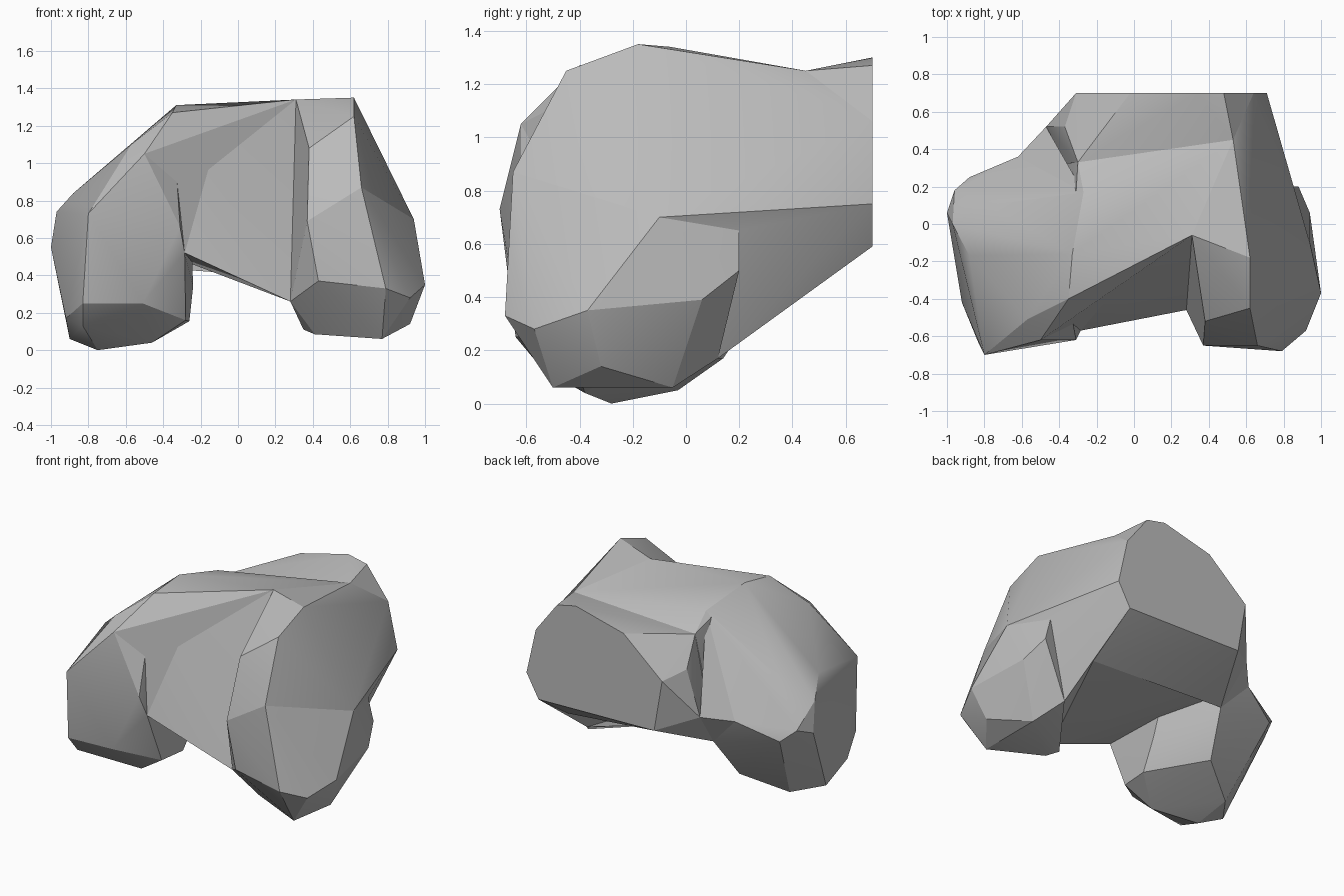
import bpy
import bmesh
import math
from mathutils import Vector

default_cube = bpy.data.objects.get("Cube")
if default_cube:
    bpy.data.objects.remove(default_cube, do_unlink=True)


def make_material(name, value):
    """Plain matte material in one flat colour."""
    material = bpy.data.materials.new(name)
    material.use_nodes = True
    colour = (value, value, value, 1)
    material.diffuse_color = colour
    shader = material.node_tree.nodes["Principled BSDF"]
    shader.inputs["Base Color"].default_value = colour
    shader.inputs["Roughness"].default_value = .9
    return material


stone = make_material("stone_grey", .5)


def faceted_mass(name, *corner_groups):
    """Wrap a tight faceted skin around a few groups of corner points."""
    mesh = bpy.data.meshes.new(name)
    bm = bmesh.new()
    for group in corner_groups:
        for corner in group:
            bm.verts.new(Vector(corner))
    result = bmesh.ops.convex_hull(bm, input=list(bm.verts))
    unused = set(result["geom_interior"]) | set(result["geom_unused"])
    loose = [item for item in unused if isinstance(item, bmesh.types.BMVert)]
    bmesh.ops.delete(bm, geom=loose, context="VERTS")
    bmesh.ops.dissolve_limit(bm, angle_limit=math.radians(1),
                             verts=list(bm.verts), edges=list(bm.edges))
    bmesh.ops.recalc_face_normals(bm, faces=list(bm.faces))
    bm.to_mesh(mesh)
    bm.free()
    mesh.materials.append(stone)
    part = bpy.data.objects.new(name, mesh)
    bpy.context.collection.objects.link(part)
    bpy.ops.object.select_all(action="DESELECT")
    part.select_set(True)
    bpy.context.view_layer.objects.active = part
    bpy.ops.object.shade_smooth_by_angle(angle=math.radians(22))
    return part


def rear_section(*outline):
    """Place a flat outline (x, z) on the sliced back of the model."""
    return [(x, .7, z) for x, z in outline]


# Flat sliced back, from its top edge round both sides
rear_top = rear_section((.34, 1.3), (.48, 1.27))
rear_left = rear_section((.64, 1.06), (.71, .75), (.62, .59))
rear_right = rear_section((-.25, .61), (-.31, .96), (-.02, 1.21))

# Corners shared where neighbouring masses meet
ridge_front = (.31, -.06, 1.34)
panel_foot = (.28, -.46, .26)
panel_side = (-.285, -.57, .52)
belly = (.66, .12, .17)
flank = (.84, .2, .65)
crease_top = (-.27, .17, 1.23)
valley = (-.3, .33, 1.14)
armpit = (-.43, .32, .44)
shoulder = (-.47, .52, .69)
lobe_back = (-.62, .36, .64)
brow = (-.35, -.4, 1.27)
temple = (-.5, -.62, 1.05)
crown = [brow, (-.33, -.16, 1.31), crease_top]

# Ring where the bridge meets the rear: a top valley and an underside edge
waist = [valley, (.53, .45, 1.25), (.64, .36, .36)]

# Central bridge with the sloping front panel, arched underneath
faceted_mass("bridge", waist, crown,
             [ridge_front, panel_foot, panel_side,
              (-.07, .33, .42), (-.43, .32, .53)])

# Rear block running back to the flat slice, slanted underneath
faceted_mass("rear_block", waist, rear_top, rear_left, rear_right, [armpit])

# Small rear shoulder and the web joining it to the right lobe
faceted_mass("rear_shoulder", rear_right,
             [(-.37, .52, .99), shoulder, valley, armpit])
faceted_mass("shoulder_web",
             [crease_top, shoulder, lobe_back, armpit, (-.3, .1, .8)])

# Folded panel between the bridge and the right lobe
faceted_mass("front_fold", [ridge_front, panel_side, brow, temple])

# Tall left flank, from the top ridge down to the lobe
faceted_mass("left_flank", rear_left,
             [ridge_front, panel_foot, belly, flank,
              (.53, .45, 1.25), (.62, -.18, 1.35), (.62, -.45, 1.25),
              (.66, -.65, .87), (.38, -.52, 1.08), (.37, -.65, .69),
              (.94, -.1, .7)])

# Rounded left lobe
faceted_mass("left_lobe",
             [panel_foot, flank, belly,
              (.66, -.65, .87), (.37, -.65, .69), (.43, -.64, .37),
              (.79, -.68, .33), (.92, -.57, .28), (.94, -.1, .7),
              (.96, -.16, .48), (1, -.37, .35), (.92, -.32, .14)],
             [(.88, .2, .5), (.94, .06, .39), (.77, -.5, .06),
              (.77, -.05, .06), (.41, -.36, .085), (.35, -.3, .11)])

# Broad right lobe: shoulder above, foot below
faceted_mass("right_lobe", crown,
             [temple, lobe_back, armpit, (-.31, -.62, .66),
              (-.57, -.51, 1.1), (-.8, -.7, .73), (-.88, -.17, .84),
              (-.97, 0, .74), (-1, .06, .55), (-.96, .18, .6),
              (-.88, .25, .53), (-.78, .1, .87)],
             [panel_side, (-.83, -.64, .25), (-.51, -.62, .25),
              (-.83, -.54, .13), (-.92, -.42, .17), (-.9, -.22, .06),
              (-.75, -.28, 0), (-.76, -.03, .05), (-.46, -.38, .04),
              (-.26, -.22, .155), (-.28, -.42, .16), (-.5, .14, .17),
              (-.24, -.1, .34)])
